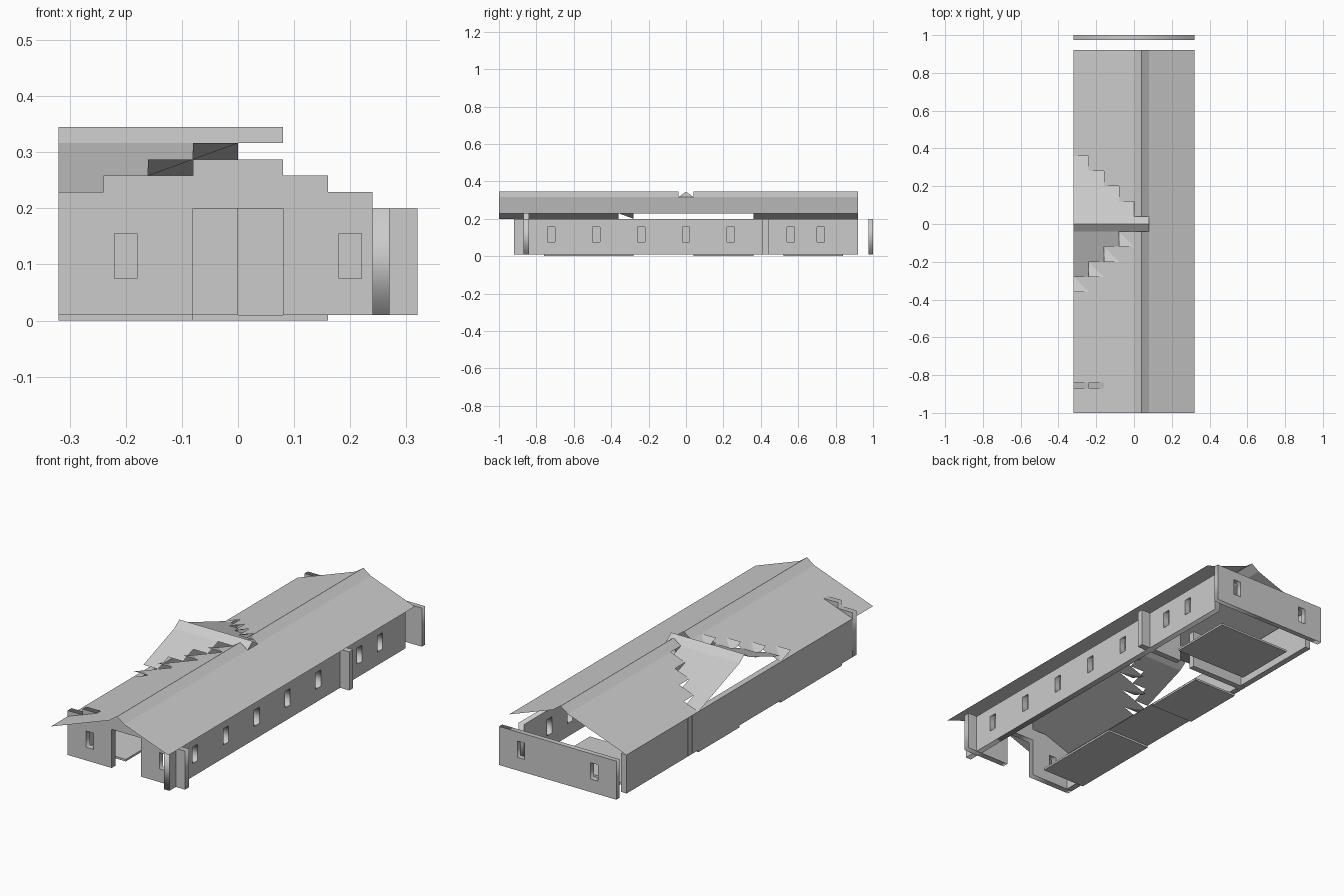
import bpy
from math import pi

if "Cube" in bpy.data.objects:
    bpy.data.objects.remove(bpy.data.objects["Cube"])

Z = [0.2 + 0.029 * i for i in range(6)]      # roof course heights
RIDGE_X = 0.04


def rect(u0, u1, v0, v1):
    return [(u0, v0), (u1, v0), (u1, v1), (u0, v1)]


def sheet(name, polys):
    """Thin surface made of separate polygons, welded."""
    verts, faces, index = [], [], {}
    for poly in polys:
        face = []
        for p in poly:
            key = tuple(round(c, 4) for c in p)
            if key not in index:
                index[key] = len(verts)
                verts.append(key)
            face.append(index[key])
        faces.append(face)
    me = bpy.data.meshes.new(name)
    me.from_pydata(verts, [], faces)
    ob = bpy.data.objects.new(name, me)
    bpy.context.collection.objects.link(ob)
    return ob


def wall(name, outline, holes, lo, hi, along_y=False):
    """Upright slab from a 2D outline with openings; lo..hi is its thickness range."""
    cu = bpy.data.curves.new(name, 'CURVE')
    cu.dimensions = '2D'
    cu.fill_mode = 'BOTH'
    cu.extrude = (hi - lo) / 2
    for pts in [outline] + holes:
        sp = cu.splines.new('POLY')
        sp.points.add(len(pts) - 1)
        for p, (u, v) in zip(sp.points, pts):
            p.co = (u, v, 0, 1)
        sp.use_cyclic_u = True
    ob = bpy.data.objects.new(name, cu)
    bpy.context.collection.objects.link(ob)
    mid = (lo + hi) / 2
    ob.location = (mid, 0, 0) if along_y else (0, mid, 0)
    ob.rotation_euler = (pi / 2, 0, pi / 2 if along_y else 0)
    bpy.ops.object.select_all(action='DESELECT')
    ob.select_set(True)
    bpy.context.view_layer.objects.active = ob
    bpy.ops.object.convert(target='MESH')


def box(name, x0, x1, y0, y1, z0, z1):
    bpy.ops.mesh.primitive_cube_add(
        size=1, location=((x0 + x1) / 2, (y0 + y1) / 2, (z0 + z1) / 2))
    ob = bpy.context.object
    ob.name = name
    ob.scale = (x1 - x0, y1 - y0, z1 - z0)


def window(c):
    return rect(c - 0.02, c + 0.02, 0.075, 0.155)


def slope(xa, za, xb, zb, y0, y1):
    return [(xa, y0, za), (xb, y0, zb), (xb, y1, zb), (xa, y1, za)]


# Main roof: left courses leave a stepped opening for the cross gable
roof = []
for i in range(4):
    xa, xb, gap = -0.32 + 0.08 * i, -0.24 + 0.08 * i, 0.36 - 0.08 * i
    for y0, y1 in ((-1, -gap), (gap, 0.92)):
        roof.append(slope(xa, Z[i], xb, Z[i + 1], y0, y1))
for y0, y1 in ((-1, -0.04), (0.04, 0.92)):
    roof.append(slope(0, Z[4], RIDGE_X, Z[5], y0, y1))
    roof.append(slope(RIDGE_X, Z[5], 0.08, Z[4], y0, y1))
roof.append(slope(0.08, Z[4], 0.32, Z[1], -1, 0.92))
sheet("main_roof", roof)

# Cross gable: ridge cap and stepped courses on both sides
cap = [[(-0.32, -0.04, Z[4]), (0.08, -0.04, Z[4]), (0.08, 0, Z[5]), (-0.32, 0, Z[5])],
       [(-0.32, 0, Z[5]), (0.08, 0, Z[5]), (0.08, 0.04, Z[4]), (-0.32, 0.04, Z[4])],
       [(0.08, -0.04, Z[4]), (0.08, 0.04, Z[4]), (0.08, 0, Z[5])]]
sheet("cross_gable_ridge", cap)
courses, corners = [], []
for j in range(4):
    ya, yb, za, zb = 0.04 + 0.08 * j, 0.12 + 0.08 * j, Z[4 - j], Z[3 - j]
    x1 = -0.08 * j
    x0 = x1 - 0.08
    courses.append([(-0.32, ya, za), (x1, ya, za), (x1, yb, zb), (-0.32, yb, zb)])
    if j < 3:
        courses.append([(-0.32, -yb, zb), (x0, -yb, zb), (x0, -ya, za), (-0.32, -ya, za)])
    # Corner pieces standing up along the front valley
    corners.append([(x0, -ya, zb), (x1, -ya, za), (x1, -yb, za)])
    corners.append([(x0, -ya, zb), (x1, -yb, za), (x0, -yb, za)])
sheet("cross_gable_slopes", courses)
sheet("valley_corners", corners)

# Front wall: stepped gable with doorway and two windows
front = [(-0.32, 0.01), (-0.08, 0.01), (-0.08, 0.2), (0.08, 0.2), (0.08, 0.01),
         (0.32, 0.01), (0.32, Z[0]), (0.24, Z[0]), (0.24, Z[1]), (0.16, Z[1]),
         (0.16, Z[2]), (0.08, Z[2]), (0.08, Z[3]), (-0.08, Z[3]), (-0.08, Z[2]),
         (-0.24, Z[2]), (-0.24, Z[1]), (-0.32, Z[1])]
wall("front_wall", front, [window(-0.2), window(0.2)], -0.87, -0.84)

# Back wall stands apart from the rest
wall("back_wall", rect(-0.32, 0.32, 0.01, 0.2), [window(-0.2), window(0.2)], 0.975, 1.0)

# Side walls
wall("right_wall", rect(-0.92, 0.92, 0.01, 0.2),
     [window(c) for c in (-0.72, -0.48, -0.24, 0, 0.24, 0.56, 0.72)],
     0.24, 0.27, along_y=True)
box("left_wall_front", -0.32, -0.29, -0.84, 0.405, 0.01, 0.2)
box("left_wall_back", -0.32, -0.29, 0.445, 0.92, 0.01, 0.2)

# Inner cross wall with a doorway; its end shows as a pier on the right
box("cross_wall_left", -0.32, 0, 0.41, 0.44, 0.01, 0.2)
box("cross_wall_right", 0.08, 0.32, 0.41, 0.44, 0.01, 0.2)

# Floor plates
box("floor_front", -0.32, -0.08, -0.76, -0.28, 0, 0.01)
box("floor_middle", -0.32, -0.08, 0.04, 0.36, 0, 0.01)
box("floor_back", -0.24, 0.16, 0.52, 0.84, 0, 0.01)
sheet("floor_link", [[(-0.32, -0.28, 0.01), (-0.08, -0.28, 0.01),
                      (-0.08, 0.04, 0.01), (-0.32, 0.04, 0.01)]])
